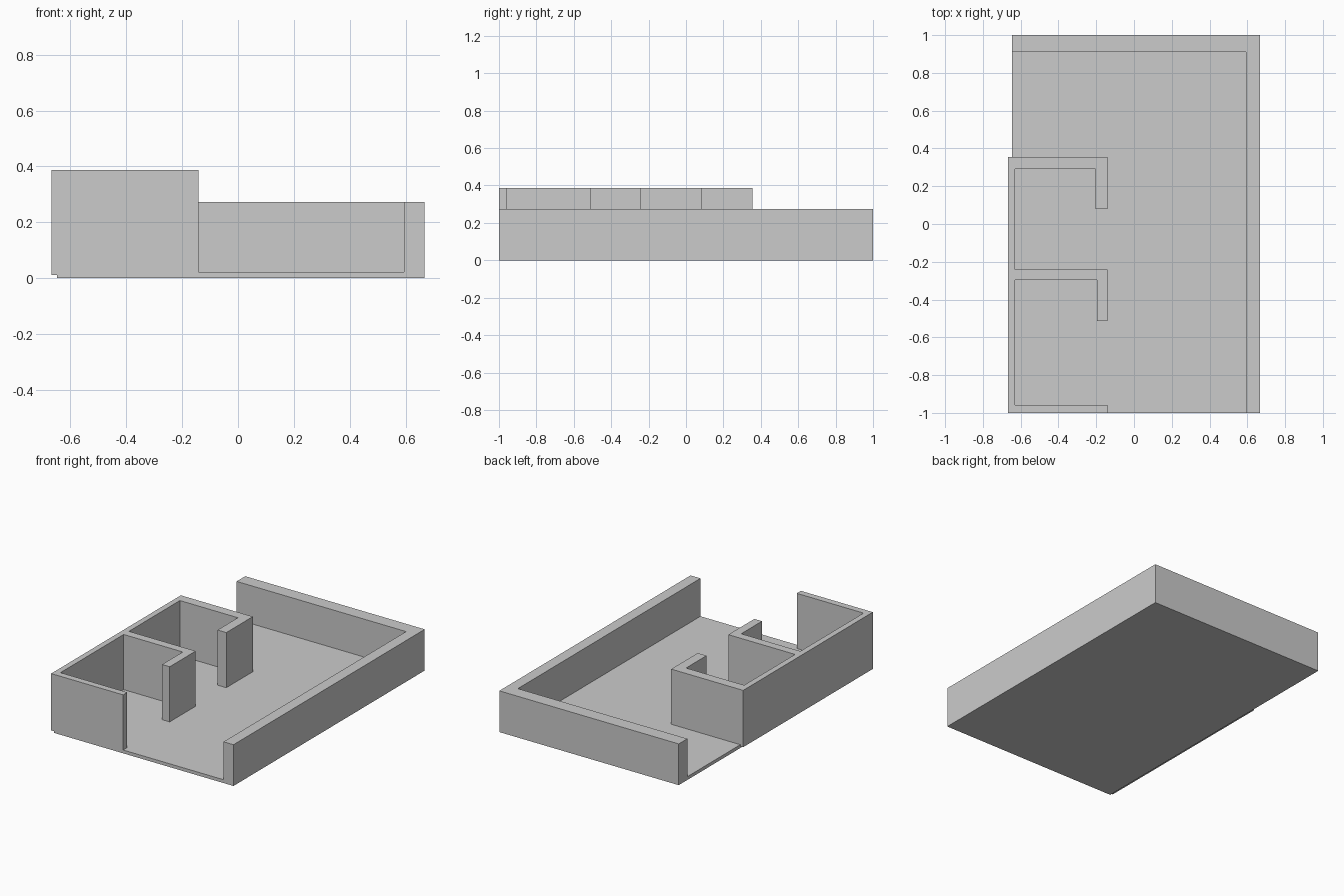
import bpy, bmesh

if "Cube" in bpy.data.objects:
    bpy.data.objects.remove(bpy.data.objects["Cube"])


def extrude_outline(name, points, z0, z1):
    """Closed plan outline (counter-clockwise) raised from z0 to z1."""
    bm = bmesh.new()
    face = bm.faces.new([bm.verts.new((x, y, z0)) for x, y in points])
    result = bmesh.ops.extrude_face_region(bm, geom=[face])
    top = [v for v in result["geom"] if isinstance(v, bmesh.types.BMVert)]
    bmesh.ops.translate(bm, verts=top, vec=(0, 0, z1 - z0))
    bmesh.ops.recalc_face_normals(bm, faces=bm.faces)
    mesh = bpy.data.meshes.new(name)
    bm.to_mesh(mesh)
    bm.free()
    obj = bpy.data.objects.new(name, mesh)
    bpy.context.collection.objects.link(obj)
    return obj


LEFT, RIGHT = -0.647, 0.667      # floor extents in x
FLOOR_TOP = 0.022

# Floor slab
extrude_outline("floor", [(LEFT, -1), (RIGHT, -1), (RIGHT, 1), (LEFT, 1)], 0, FLOOR_TOP)

# Low L-shaped outer wall along the right and back
extrude_outline("outer_wall", [
    (0.594, -1), (RIGHT, -1), (RIGHT, 1), (LEFT, 1), (LEFT, 0.91), (0.594, 0.91),
], FLOOR_TOP, 0.273)

# Taller walls of the two rooms on the left, with door openings
extrude_outline("room_walls", [
    (-0.668, -1), (-0.141, -1), (-0.141, -0.957), (-0.63, -0.957),
    (-0.63, -0.296), (-0.197, -0.296), (-0.197, -0.513), (-0.141, -0.513),
    (-0.141, -0.241), (-0.63, -0.241), (-0.63, 0.292), (-0.205, 0.292),
    (-0.205, 0.079), (-0.141, 0.079), (-0.141, 0.356), (-0.668, 0.356),
], 0.011, 0.387)
